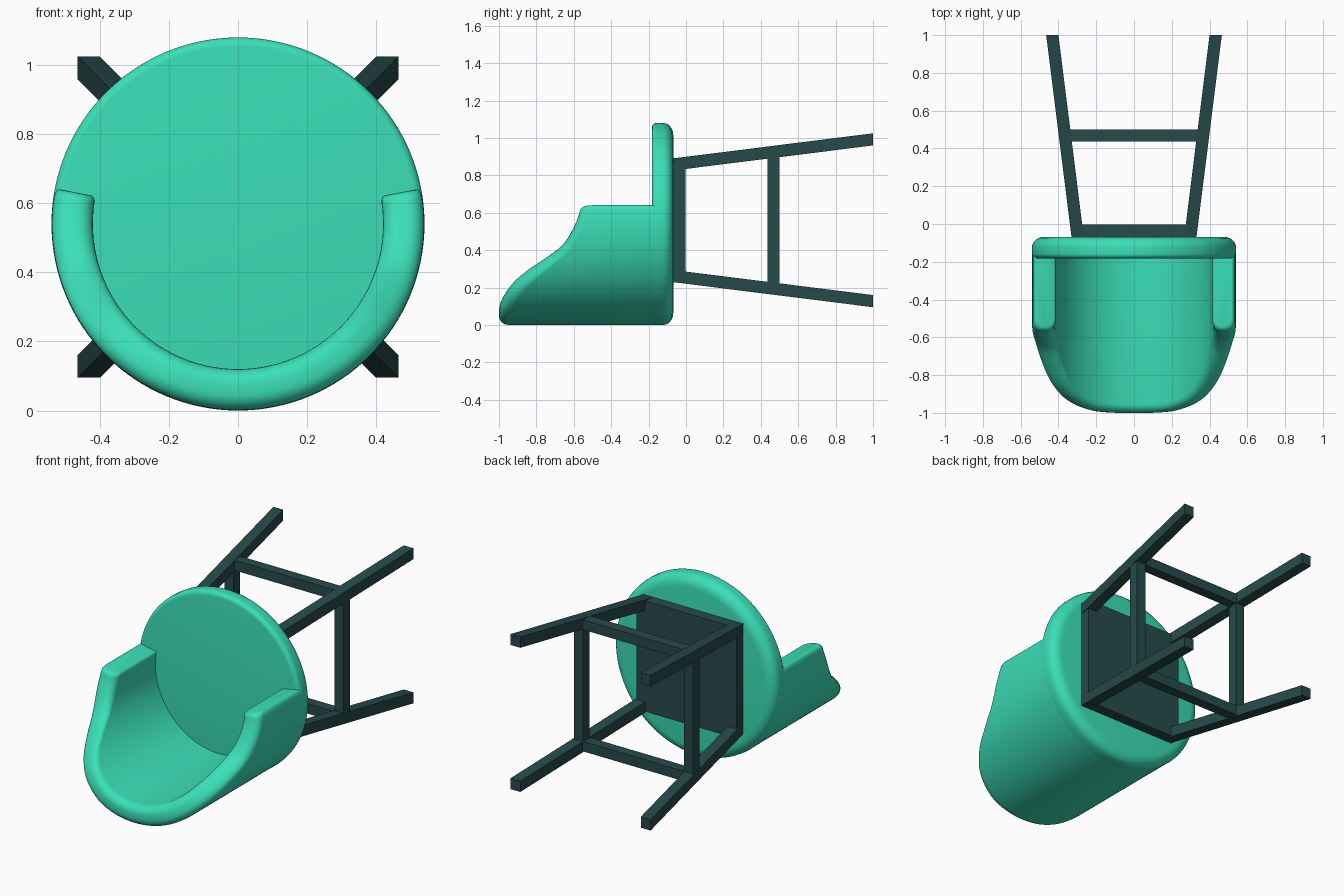
import bpy, bmesh, math
from mathutils import Vector

if "Cube" in bpy.data.objects:
    bpy.data.objects.remove(bpy.data.objects["Cube"])

CZ = 0.54          # height of the seat axis
LZ = 0.56          # height of the leg frame axis


def material(name, rgb):
    m = bpy.data.materials.new(name)
    m.diffuse_color = (*rgb, 1)
    m.use_nodes = True
    m.node_tree.nodes["Principled BSDF"].inputs["Base Color"].default_value = m.diffuse_color
    return m


green = material("mint green", (0.043, 0.74, 0.48))
dark = material("dark teal", (0.02, 0.069, 0.069))


def finish(bm, name, mat, smooth=False):
    bmesh.ops.recalc_face_normals(bm, faces=bm.faces)
    me = bpy.data.meshes.new(name)
    bm.to_mesh(me)
    bm.free()
    me.materials.append(mat)
    ob = bpy.data.objects.new(name, me)
    bpy.context.collection.objects.link(ob)
    if smooth:
        bpy.ops.object.select_all(action='DESELECT')
        ob.select_set(True)
        bpy.context.view_layer.objects.active = ob
        bpy.ops.object.shade_smooth_by_angle(angle=math.radians(40))
    return ob


def corner(cr, cy, a, b, start, n=6):
    """Quarter ellipse in the (radius, y) plane."""
    return [(cr + a * math.cos(start + math.pi / 2 * i / n),
             cy + b * math.sin(start + math.pi / 2 * i / n)) for i in range(n + 1)]


def bridge(bm, rings, closed_rings=True):
    n = len(rings[0])
    for a, b in zip(rings, rings[1:]):
        for i in range(n if closed_rings else n - 1):
            j = (i + 1) % n
            bm.faces.new((a[i], a[j], b[j], b[i]))


# seat: round disc lathed about the y axis
bm = bmesh.new()
profile = corner(0.515, -0.157, 0.025, 0.025, -math.pi / 2) + \
    corner(0.475, -0.123, 0.065, 0.055, 0)
N = 128
rings = [[bm.verts.new((r * math.sin(2 * math.pi * k / N), y,
                        CZ - r * math.cos(2 * math.pi * k / N))) for k in range(N)]
         for r, y in profile]
bridge(bm, rings)
bm.faces.new(rings[0])
bm.faces.new(rings[-1])
finish(bm, "seat", green, True)

# backrest rim position (y) by angle from the lowest point
RIM = [(0, -1.0), (15, -0.998), (28, -0.985), (44, -0.935), (56, -0.855),
       (66, -0.755), (76, -0.66), (90, -0.592), (101, -0.565)]


def rim_y(deg):
    def slope(i):
        if i in (0, len(RIM) - 1):
            return 0 if i == 0 else -0.0
        return (RIM[i + 1][1] - RIM[i - 1][1]) / (RIM[i + 1][0] - RIM[i - 1][0])
    for i in range(len(RIM) - 1):
        (a, ya), (b, yb) = RIM[i], RIM[i + 1]
        if deg <= b or i == len(RIM) - 2:
            t, h = (deg - a) / (b - a), b - a
            return ((2*t**3 - 3*t*t + 1) * ya + (t**3 - 2*t*t + t) * h * slope(i)
                    + (3*t*t - 2*t**3) * yb + (t**3 - t*t) * h * slope(i + 1))


# backrest: curved wall with a rounded rim, slightly inset towards its two ends
bm = bmesh.new()
END, ROUND = 101.0, 0.025
soft = math.degrees(ROUND / 0.48)
half = [(END - soft) * i / 48 for i in range(49)]
half += [END - soft + soft * math.sin(math.pi / 2 * i / 5) for i in range(1, 6)]
angles = [-a for a in reversed(half[1:])] + half
rings = []
for deg in angles:
    d = max(0, (abs(deg) - (END - soft)) / soft)
    e = ROUND * (1 - math.sqrt(max(0, 1 - d * d)))
    ri, ro, y, q = 0.42 + e * 0.5, 0.539 - e * 0.5, rim_y(abs(deg)) + e, 0.048
    section = [(ri, -0.13)]
    section += [(r, yy) for r, yy in corner(ri + q, y + q, q, q, math.pi)]
    section += [(r, yy) for r, yy in corner(ro - q, y + q, q, q, 1.5 * math.pi)]
    section += [(ro, -0.13)]
    s, c = math.sin(math.radians(deg)), math.cos(math.radians(deg))
    rings.append([bm.verts.new((r * s, yy, CZ - r * c)) for r, yy in section])
bridge(bm, rings)
bm.faces.new(rings[0])
bm.faces.new(rings[-1])
finish(bm, "backrest", green, True)


def box(name, lo, hi):
    bm = bmesh.new()
    bmesh.ops.create_cube(bm, size=1)
    for v in bm.verts:
        v.co = Vector([lo[i] + (v.co[i] + 0.5) * (hi[i] - lo[i]) for i in range(3)])
    return finish(bm, name, dark)


# square mounting plate under the seat
box("mounting_plate", (-0.332, -0.069, LZ - 0.332), (0.332, -0.003, LZ + 0.332))

# four splayed legs: sheared square bars
W = 0.065
for sx in (-1, 1):
    for sz in (-1, 1):
        bm = bmesh.new()
        rings = []
        for y, outer in ((-0.068, 0.331), (1.0, 0.465)):
            rings.append([bm.verts.new((sx * (outer - W * i), y, LZ + sz * (outer - W * j)))
                          for i, j in ((0, 0), (1, 0), (1, 1), (0, 1))])
        bridge(bm, rings)
        bm.faces.new(rings[0])
        bm.faces.new(rings[1])
        finish(bm, "leg", dark)

# four stretchers joining the legs
for s in (-1, 1):
    a, b = sorted((s * 0.335, s * 0.395))
    box("side_stretcher", (a, 0.437, LZ - 0.35), (b, 0.499, LZ + 0.35))
    box("cross_stretcher", (-0.35, 0.437, LZ + a), (0.35, 0.499, LZ + b))
